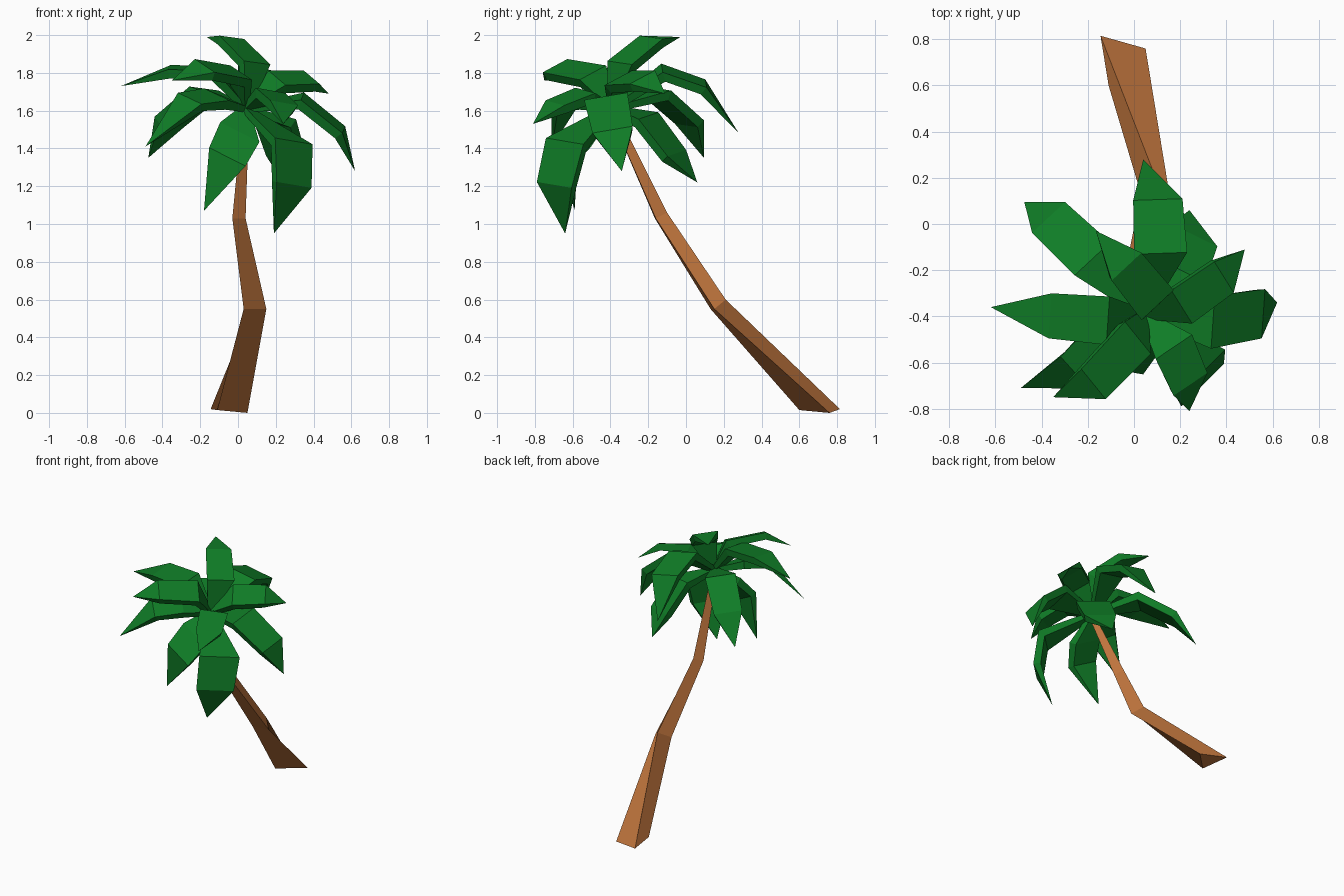
import bpy, bmesh, math
from mathutils import Vector

CROWN = Vector((0.04, -0.39, 1.61))


def material(name, rgb):
    m = bpy.data.materials.new(name)
    m.diffuse_color = (*rgb, 1)
    return m


bark = material("bark brown", (0.56, 0.19, 0.05))
green = material("leaf green", (0.005, 0.205, 0.02))


def loft(name, rings, mat, tip=None):
    """Skin matching rings, closing the far end with a cap or a pointed tip."""
    bm = bmesh.new()
    rows = [[bm.verts.new(p) for p in ring] for ring in rings]
    n = len(rows[0])
    bm.faces.new(rows[0])
    for a, b in zip(rows, rows[1:]):
        for i in range(n):
            j = (i + 1) % n
            bm.faces.new((a[i], a[j], b[j], b[i]))
    if tip is None:
        bm.faces.new(rows[-1])
    else:
        t = bm.verts.new(tip)
        for i in range(n):
            bm.faces.new((rows[-1][i], rows[-1][(i + 1) % n], t))
    bmesh.ops.recalc_face_normals(bm, faces=bm.faces)
    me = bpy.data.meshes.new(name)
    bm.to_mesh(me)
    bm.free()
    me.materials.append(mat)
    ob = bpy.data.objects.new(name, me)
    bpy.context.collection.objects.link(ob)


# Leaning three-sided trunk
loft("trunk", [
    [(-0.145, 0.815, 0.02), (0.05, 0.76, 0.0), (-0.11, 0.60, 0.015)],
    [(0.09, 0.21, 0.60), (0.15, 0.15, 0.55), (0.03, 0.13, 0.55)],
    [(0.01, -0.10, 1.06), (0.04, -0.16, 1.03), (-0.03, -0.165, 1.03)],
    [(0.045, -0.37, 1.60), (0.06, -0.41, 1.60), (0.025, -0.41, 1.60)],
], bark)


def frond(name, p1, p2, tip, width, slope, heading):
    """Thick flat leaf bent twice; slope tilts its right-hand edge."""
    p1, p2, tip = Vector(p1), Vector(p2), Vector(tip)
    a = math.radians(heading - 90)
    side = Vector((math.cos(a), math.sin(a), slope))

    def ring(c, along, w, thick):
        up = side.cross(along).normalized() * thick / 2
        s = side * w / 2
        return [c - s + up, c + s + up, c + s * 0.9 - up, c - s * 0.9 - up]

    loft(name, [
        ring(CROWN, p1 - CROWN, width * 0.18, 0.03),
        ring(p1, p2 - CROWN, width, 0.055),
        ring(p2, tip - p1, width * 0.93, 0.05),
    ], green, tip)


# Crown of fronds: two bend points, tip, width, tilt, heading
fronds = [
    ((0.11, -0.12, 1.80), (0.10, 0.09, 1.725), (0.04, 0.28, 1.48), 0.23, -0.2, 92),
    ((0.19, -0.21, 1.55), (0.25, -0.065, 1.36), (0.24, 0.06, 1.22), 0.24, -0.15, 64),
    ((0.21, -0.345, 1.75), (0.38, -0.225, 1.755), (0.48, -0.11, 1.69), 0.17, -0.45, 32),
    ((0.335, -0.42, 1.65), (0.54, -0.385, 1.485), (0.62, -0.34, 1.28), 0.23, -0.17, -4),
    ((0.17, -0.535, 1.68), (0.235, -0.685, 1.62), (0.24, -0.81, 1.53), 0.19, 0.15, -56),
    ((0.28, -0.63, 1.42), (0.28, -0.68, 1.21), (0.19, -0.64, 0.95), 0.28, 0.12, -45),
    ((0.005, -0.51, 1.47), (-0.055, -0.61, 1.35), (-0.18, -0.59, 1.07), 0.21, 0.5, 260),
    ((-0.12, -0.50, 1.66), (-0.25, -0.63, 1.645), (-0.49, -0.71, 1.41), 0.20, 0.32, 222),
    ((0.0, -0.495, 1.78), (-0.18, -0.685, 1.815), (-0.35, -0.75, 1.76), 0.18, 0.42, 219),
    ((-0.125, -0.415, 1.80), (-0.36, -0.395, 1.805), (-0.62, -0.36, 1.73), 0.21, 0.12, 176),
    ((-0.18, -0.155, 1.69), (-0.36, 0.015, 1.54), (-0.475, 0.095, 1.35), 0.21, -0.1, 133),
    ((0.085, -0.335, 1.84), (-0.04, -0.18, 1.965), (-0.165, -0.03, 1.99), 0.19, -0.1, 133),
]
for i, f in enumerate(fronds):
    frond(f"frond_{i + 1}", *f)
